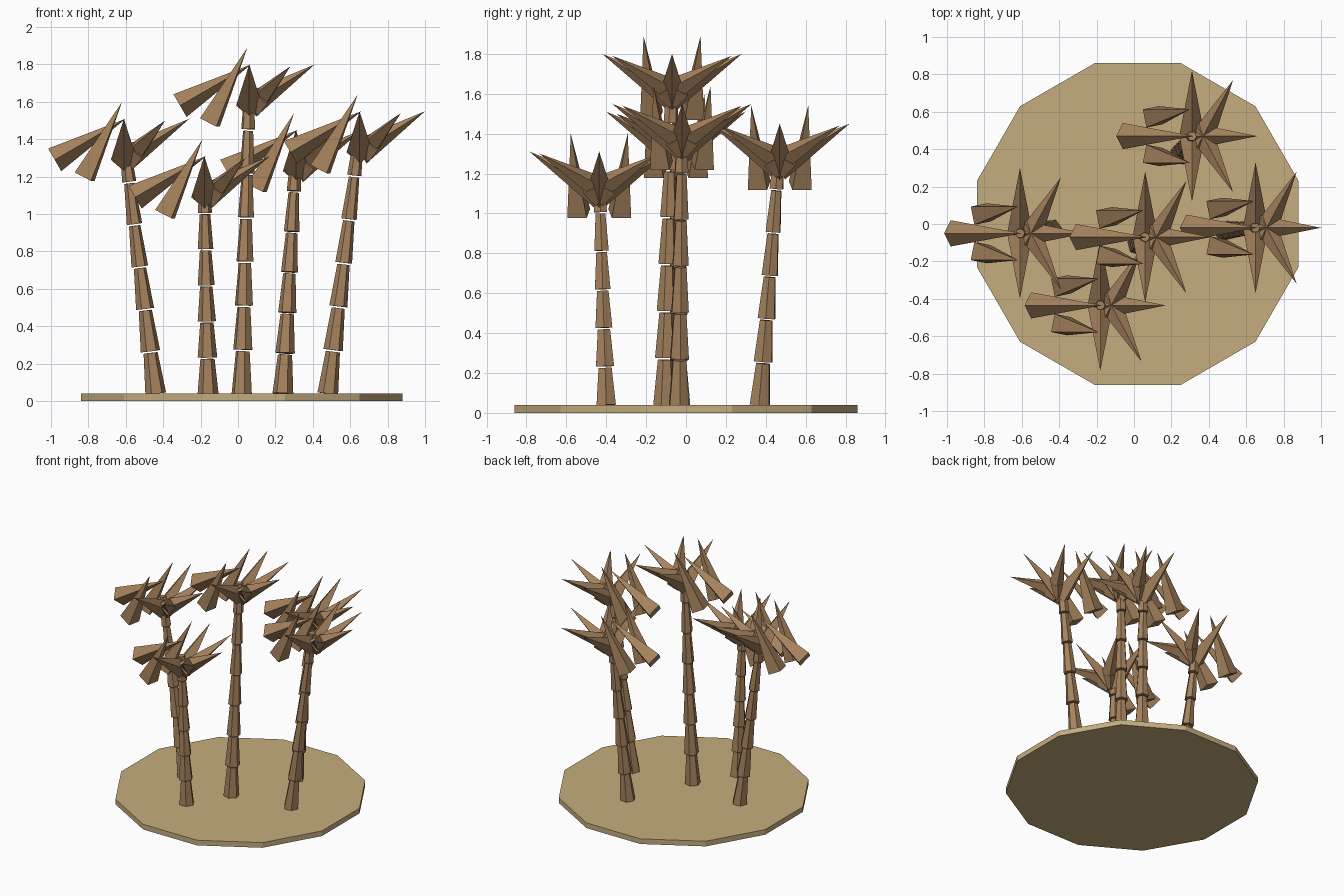
import bpy, bmesh
from math import pi, radians
from mathutils import Vector, Matrix

if "Cube" in bpy.data.objects:
    bpy.data.objects.remove(bpy.data.objects["Cube"])


def material(name, rgb):
    m = bpy.data.materials.new(name)
    m.diffuse_color = (*rgb, 1)
    m.use_nodes = True
    m.node_tree.nodes["Principled BSDF"].inputs["Base Color"].default_value = m.diffuse_color
    return m


wood = material("palm_brown", (0.38, 0.225, 0.11))
sand = material("sand", (0.56, 0.42, 0.21))


def add_cone(bm, start, end, r1, r2, sides, roll=0.0):
    """Tapered prism running from start to end, one corner facing up."""
    start, end = Vector(start), Vector(end)
    axis = end - start
    mat = (Matrix.Translation((start + end) / 2)
           @ axis.to_track_quat('Z', 'Y').to_matrix().to_4x4()
           @ Matrix.Rotation(roll, 4, 'Z'))
    bmesh.ops.create_cone(bm, cap_ends=True, segments=sides, radius1=r1,
                          radius2=r2, depth=axis.length, matrix=mat)


def finish(bm, name, mat):
    bmesh.ops.remove_doubles(bm, verts=bm.verts, dist=1e-5)
    me = bpy.data.meshes.new(name)
    bm.to_mesh(me)
    bm.free()
    me.materials.append(mat)
    bpy.context.collection.objects.link(bpy.data.objects.new(name, me))


# Sandy ground disc
bm = bmesh.new()
add_cone(bm, (0.02, 0, 0), (0.02, 0, 0.04), 0.89, 0.89, 12, radians(15))
finish(bm, "island_base", sand)

# Leaves: (centre offset from crown, half axis towards the tip, roll)
leaves = [
    ((0.175, 0, 0), (0.175, 0, 0.11), 0),
    ((-0.18, 0, 0), (0.19, 0, 0.11), 0),
]
for s in (1, -1):
    leaves += [
        ((0, 0.17 * s, 0), (0, 0.18 * s, 0.11), 0),
        ((0.127, 0.127 * s, 0), (0.093, 0.173 * s, 0.10), 0),
        ((-0.11, 0.123 * s, 0), (0.10, 0.02 * s, 0.20), pi / 4),
    ]

# Palms: trunk foot, crown point, number of trunk segments
palms = [
    ((-0.44, -0.03, 0.04), (-0.61, -0.05, 1.40), 6),
    ((-0.16, -0.40, 0.04), (-0.18, -0.435, 1.20), 6),
    ((0.02, -0.11, 0.04), (0.06, -0.07, 1.69), 7),
    ((0.24, 0.37, 0.04), (0.31, 0.47, 1.34), 6),
    ((0.48, -0.035, 0.04), (0.65, -0.02, 1.44), 6),
]

for n, (foot, crown, count) in enumerate(palms, 1):
    foot, crown = Vector(foot), Vector(crown)
    # Stacked tapering trunk segments with thin gaps
    bm = bmesh.new()
    for i in range(count):
        a = foot.lerp(crown, i / count)
        b = foot.lerp(crown, (i + 0.96) / count)
        r = 0.056 - 0.018 * i / (count - 1)
        add_cone(bm, a, b, r, r * 0.68, 6)
    finish(bm, f"trunk_{n}", wood)
    # Spiky crown of four-sided leaves
    bm = bmesh.new()
    for off, half, roll in leaves:
        c, h = crown + Vector(off), Vector(half)
        add_cone(bm, c - h, c + h, 0.07, 0, 4, roll)
    finish(bm, f"palm_leaves_{n}", wood)
